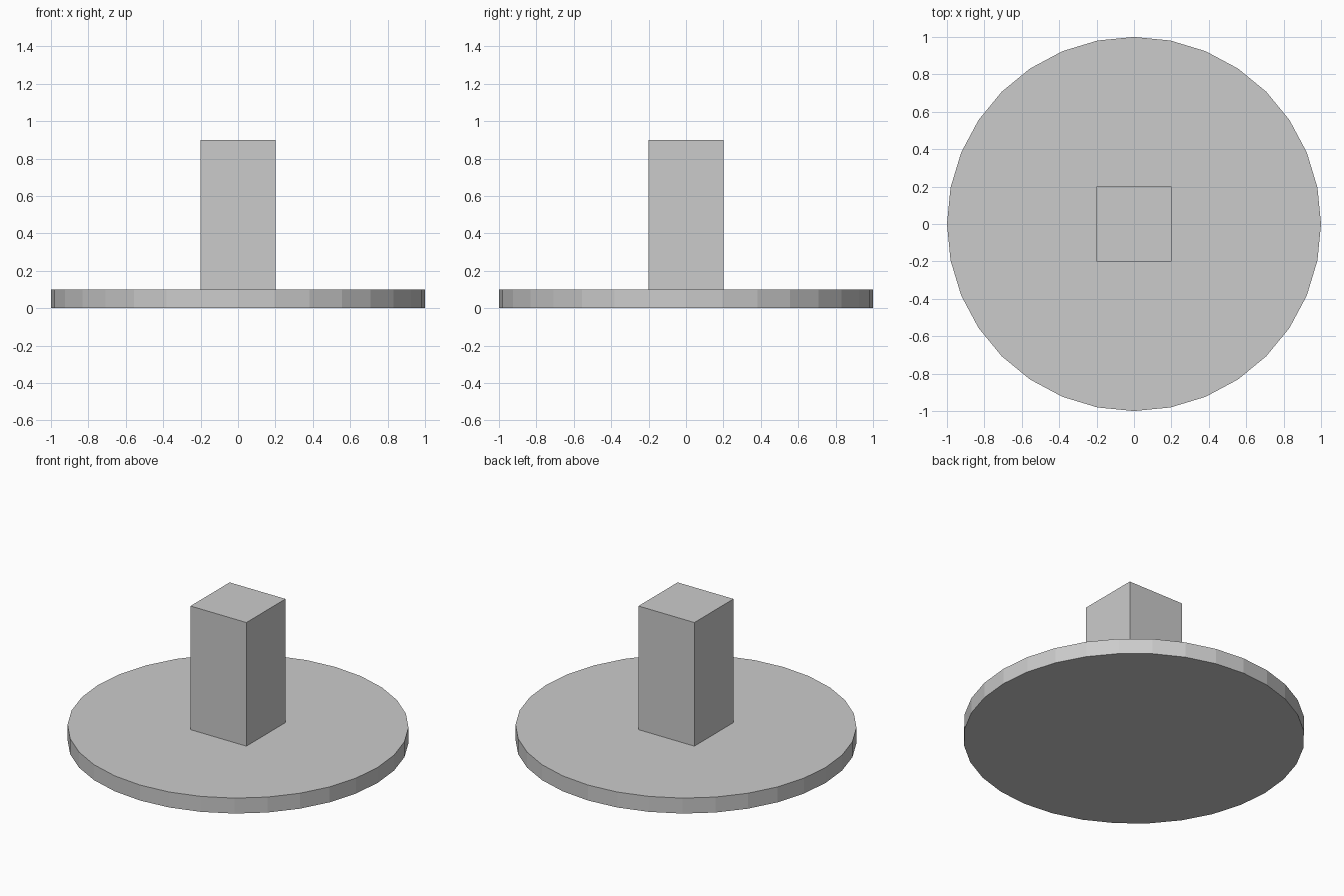
import bpy

if "Cube" in bpy.data.objects:
    bpy.data.objects.remove(bpy.data.objects["Cube"])

# Round base: flat 32-sided disc
bpy.ops.mesh.primitive_cylinder_add(vertices=32, radius=1.0, depth=0.1, location=(0, 0, 0.05))
bpy.context.object.name = "round_base"

# Square post standing on the base
bpy.ops.mesh.primitive_cube_add(size=1.0, location=(0, 0, 0.5))
post = bpy.context.object
post.name = "square_post"
post.scale = (0.4, 0.4, 0.8)
bpy.ops.object.transform_apply(location=False, rotation=False, scale=True)
